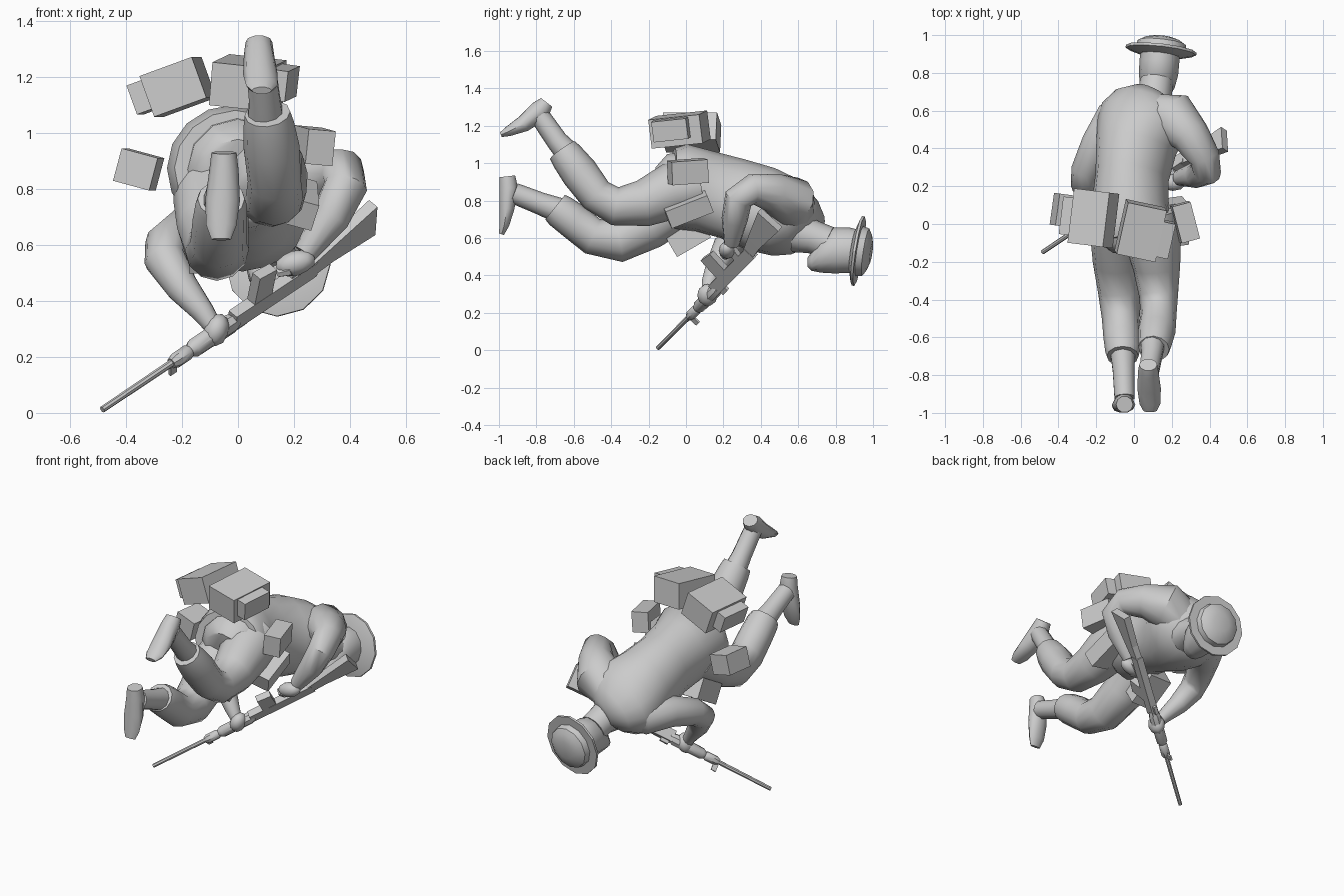
import bpy, bmesh, math
from mathutils import Vector, Euler, Matrix

if "Cube" in bpy.data.objects:
    bpy.data.objects.remove(bpy.data.objects["Cube"])

grey = bpy.data.materials.new("plain grey")
grey.diffuse_color = (0.6, 0.6, 0.6, 1)
grey.use_nodes = True
grey.node_tree.nodes["Principled BSDF"].inputs["Base Color"].default_value = grey.diffuse_color


def finish(name, bm, smooth=None):
    bmesh.ops.recalc_face_normals(bm, faces=bm.faces[:])
    me = bpy.data.meshes.new(name)
    bm.to_mesh(me)
    bm.free()
    me.materials.append(grey)
    ob = bpy.data.objects.new(name, me)
    bpy.context.collection.objects.link(ob)
    if smooth:
        bpy.ops.object.select_all(action='DESELECT')
        ob.select_set(True)
        bpy.context.view_layer.objects.active = ob
        bpy.ops.object.shade_smooth_by_angle(angle=math.radians(smooth))
    return ob


def tube(name, pts, n=12, up=(0, 0, 1), axis=None, roll=0, smooth=50):
    """Loft rings (x, y, z, side radius, height radius) along a path."""
    bm = bmesh.new()
    rings = []
    c = [Vector(p[:3]) for p in pts]
    r = math.radians(roll)
    for i, p in enumerate(pts):
        t = Vector(axis) if axis else c[min(i + 1, len(c) - 1)] - c[max(i - 1, 0)]
        t.normalize()
        u = t.cross(Vector(up)).normalized()
        v = u.cross(t)
        ring = []
        for k in range(n):
            a = 2 * math.pi * k / n
            x, y = p[3] * math.cos(a), p[-1] * math.sin(a)
            ring.append(bm.verts.new(c[i] + u * (x * math.cos(r) - y * math.sin(r))
                                     + v * (x * math.sin(r) + y * math.cos(r))))
        rings.append(ring)
    for a, b in zip(rings, rings[1:]):
        for k in range(n):
            bm.faces.new((a[k], a[(k + 1) % n], b[(k + 1) % n], b[k]))
    bm.faces.new(rings[0])
    bm.faces.new(rings[-1])
    return finish(name, bm, smooth)


def box(name, loc, size, rot=(0, 0, 0)):
    m = Euler([math.radians(a) for a in rot]).to_matrix().to_4x4()
    bm = bmesh.new()
    bmesh.ops.create_cube(bm, size=1, matrix=Matrix.Translation(loc) @ m @ Matrix.Diagonal((*size, 1)))
    return finish(name, bm)


def blob(name, loc, size, rot):
    m = Euler([math.radians(a) for a in rot]).to_matrix().to_4x4()
    bm = bmesh.new()
    bmesh.ops.create_icosphere(bm, subdivisions=2, radius=1,
                               matrix=Matrix.Translation(loc) @ m @ Matrix.Diagonal((*size, 1)))
    return finish(name, bm, 50)


# Torso, hips, neck and head
tube("jacket", [(-.015, -.08, .88, .215, .2), (-.02, -.03, .875, .235, .228), (-.02, .1, .85, .2, .222),
                (-.01, .25, .81, .19, .225), (.01, .4, .755, .21, .235), (.04, .52, .715, .24, .215),
                (.055, .6, .695, .235, .18), (.07, .66, .68, .18, .13), (.09, .7, .665, .09, .075)], 16, roll=22)
tube("hips", [(0, -.14, .86, .13, .12), (0, -.09, .87, .18, .18), (-.01, .05, .87, .19, .19)])
tube("neck", [(.09, .6, .63, .11), (.11, .68, .605, .09), (.12, .76, .575, .088)])
tube("head", [(.12, .65, .47, .025, .025), (.12, .672, .475, .065, .05), (.125, .72, .515, .09, .1),
              (.13, .79, .533, .104, .122), (.135, .87, .535, .106, .122), (.14, .94, .53, .1, .11)],
     axis=(0, 1, 0))

# Helmet with brim, turned about one tilted axis
ax = Vector((.11, .98, -.15)).normalized()
base = Vector((.14, .892, .535))
prof = [(0, .115), (.022, .188), (.036, .188), (.036, .135), (.07, .128), (.087, .1), (.1, .055)]
tube("helmet", [(*(base + ax * d), r) for d, r in prof], 12, axis=ax, smooth=30)

# Arms and hands
tube("right_arm", [(.12, .57, .75, .12), (.21, .56, .795, .14), (.3, .465, .842, .105), (.375, .35, .86, .082),
                   (.385, .28, .81, .078), (.33, .26, .7, .07), (.24, .245, .57, .042)], up=(1, 0, 0))
tube("left_arm", [(-.03, .57, .66, .11), (-.1, .54, .645, .12), (-.19, .42, .64, .092), (-.255, .28, .6, .08),
                  (-.262, .215, .55, .075), (-.2, .165, .45, .06), (-.125, .125, .36, .042),
                  (-.09, .115, .31, .032)], up=(1, 0, 0))
blob("right_hand", (.205, .22, .535), (.075, .045, .045), (0, -15, 0))
blob("left_hand", (-.078, .115, .295), (.045, .055, .062), (0, 20, 0))
tube("right_trigger_finger", [(.19, .2, .51, .02), (.15, .21, .5, .016), (.13, .22, .52, .012)], 6)

# Legs and boots
tube("right_leg", [(.08, .06, .88, .15), (.1, -.08, .85, .15), (.12, -.23, .785, .125), (.13, -.38, .77, .103),
                   (.13, -.48, .83, .095), (.12, -.57, .95, .1), (.11, -.635, 1.035, .09),
                   (.105, -.66, 1.07, .082)], up=(1, 0, 0))
tube("left_leg", [(-.09, .05, .83, .14), (-.095, -.08, .75, .135), (-.09, -.2, .665, .128), (-.075, -.36, .585, .115),
                  (-.07, -.5, .61, .1), (-.065, -.6, .69, .097), (-.06, -.675, .745, .092),
                  (-.06, -.7, .765, .084)], up=(1, 0, 0))
tube("right_boot_shaft", [(.1, -.61, 1.03, .07), (.095, -.69, 1.12, .058), (.08, -.78, 1.25, .054)], 10, up=(1, 0, 0))
tube("right_boot_foot", [(.075, -.745, 1.325, .048, .04), (.075, -.78, 1.28, .054, .06),
                         (.08, -.87, 1.21, .062, .046), (.085, -.95, 1.17, .056, .028),
                         (.085, -.99, 1.152, .035, .014)], 10)
tube("left_boot_shaft", [(-.06, -.66, .74, .07), (-.055, -.78, .785, .06), (-.05, -.92, .84, .056)], 10, up=(1, 0, 0))
tube("left_boot_foot", [(-.05, -.955, .93, .045, .044), (-.05, -.948, .87, .052, .052), (-.055, -.957, .76, .062, .042),
                        (-.06, -.972, .67, .054, .028), (-.06, -.986, .62, .035, .014)], 10, up=(0, 1, 0))

# Packs and pouches around the belt, each with a smaller pocket or flap
box("left_pack", (-.215, .03, 1.165), (.2, .29, .155), (0, -20, -7))
box("left_pack_pocket", (-.335, .04, 1.13), (.07, .2, .11), (0, -20, -7))
box("middle_pack", (.035, -.035, 1.18), (.21, .28, .155), (6, 6, -12))
box("middle_pack_pocket", (.16, -.08, 1.18), (.07, .19, .11), (6, 8, -12))
box("left_pouch", (-.355, .07, .87), (.135, .17, .12), (0, 15, -8))
box("right_pouch", (.27, .01, .955), (.1, .2, .125), (4, 5, 15))
box("right_belly_pouch", (.205, .01, .757), (.14, .24, .1), (22, 15, 8))
box("left_belly_pouch", (-.1, .012, .605), (.15, .21, .125), (30, 0, 0))

# Rifle, laid out on its own frame: a runs to the butt, m towards the magazine
muzzle = Vector((-.485, -.15, .012))
a = Vector((.726, .4866, .4866)).normalized()
m = Vector((.05, -.74, .67)).normalized()
m = (m - a * m.dot(a)).normalized()
s = m.cross(a)


def gun(name, pts):
    """Round part from (distance along, radius) stations."""
    return tube(name, [(*(muzzle + a * d), r) for d, r in pts], 8, up=m, axis=a, smooth=40)


def gun_box(name, d, h, size, lean=0):
    rot = Matrix.Rotation(math.radians(lean), 3, s) @ Matrix((a, s, m)).transposed()
    return box(name, muzzle + a * d + m * h, size, [math.degrees(v) for v in rot.to_euler()])


def stock(name, stations):
    """Square-sided bar from (distance, offset, half width, half height) stations."""
    bm = bmesh.new()
    rings = [[bm.verts.new(muzzle + a * d + m * (h + j * e) + s * (i * w))
              for i, j in ((-1, -1), (1, -1), (1, 1), (-1, 1))] for d, h, w, e in stations]
    for p, q in zip(rings, rings[1:]):
        for k in range(4):
            bm.faces.new((p[k], p[(k + 1) % 4], q[(k + 1) % 4], q[k]))
    bm.faces.new(rings[0])
    bm.faces.new(rings[-1])
    return finish(name, bm)


gun("rifle_barrel", [(0, .012), (.42, .014)])
gun("rifle_handguard", [(.34, .02), (.36, .028), (.42, .028), (.43, .022), (.45, .034), (.63, .036), (.66, .025)])
gun_box("rifle_front_sight", .35, -.035, (.03, .012, .05))
gun_box("rifle_receiver", .84, .01, (.4, .042, .07))
gun_box("rifle_rear_sight", .68, -.03, (.05, .02, .03))
gun_box("rifle_magazine", .78, .1, (.085, .04, .13), 8)
gun_box("rifle_grip", .95, .08, (.045, .032, .1), 15)
stock("rifle_stock", [(1.0, .01, .018, .03), (1.12, .035, .02, .042), (1.325, .062, .022, .075)])
